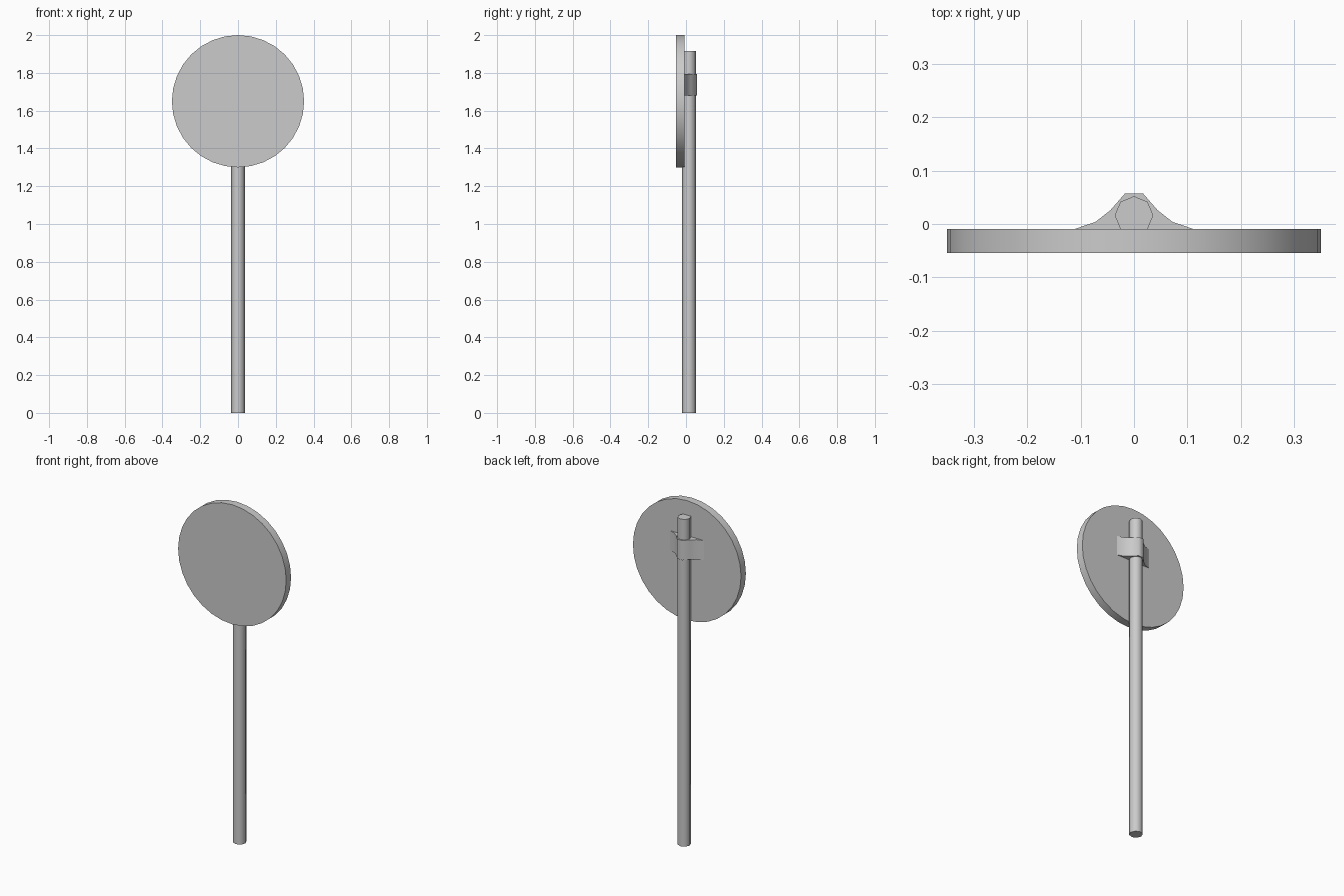
import bpy
import bmesh
import math

cube = bpy.data.objects.get("Cube")
if cube:
    bpy.data.objects.remove(cube, do_unlink=True)

grey = bpy.data.materials.new("plain grey")
grey.use_nodes = True
grey.diffuse_color = (0.6, 0.6, 0.6, 1)
grey.node_tree.nodes["Principled BSDF"].inputs["Base Color"].default_value = (0.6, 0.6, 0.6, 1)


def finish(obj, name):
    obj.name = name
    obj.data.materials.append(grey)
    bpy.ops.object.select_all(action="DESELECT")
    obj.select_set(True)
    bpy.context.view_layer.objects.active = obj
    bpy.ops.object.shade_smooth_by_angle(angle=math.radians(60))


def cylinder(name, sides, radius, depth, location, rotation=(0, 0, 0)):
    bpy.ops.mesh.primitive_cylinder_add(vertices=sides, radius=radius, depth=depth,
                                        location=location, rotation=rotation)
    finish(bpy.context.object, name)


# Round sign plate facing the front
cylinder("sign_plate", 32, 0.35, 0.045, (0, -0.0315, 1.65), (math.pi / 2, 0, 0))

# Eight-sided pole
cylinder("pole", 8, 0.036, 1.915, (0, 0.016, 0.9575))

# Flared clamp wrapping the pole, a mirrored half profile extruded upward
half = [(0.11, -0.009), (0.072, 0.004), (0.044, 0.026), (0.017, 0.057)]
profile = half + [(-x, y) for x, y in reversed(half)]
bm = bmesh.new()
face = bm.faces.new([bm.verts.new((x, y, 1.68)) for x, y in profile])
top = bmesh.ops.extrude_face_region(bm, geom=[face])["geom"]
bmesh.ops.translate(bm, vec=(0, 0, 0.115),
                    verts=[v for v in top if isinstance(v, bmesh.types.BMVert)])
bmesh.ops.recalc_face_normals(bm, faces=bm.faces)
mesh = bpy.data.meshes.new("clamp")
bm.to_mesh(mesh)
bm.free()
clamp = bpy.data.objects.new("clamp", mesh)
bpy.context.collection.objects.link(clamp)
finish(clamp, "clamp")
